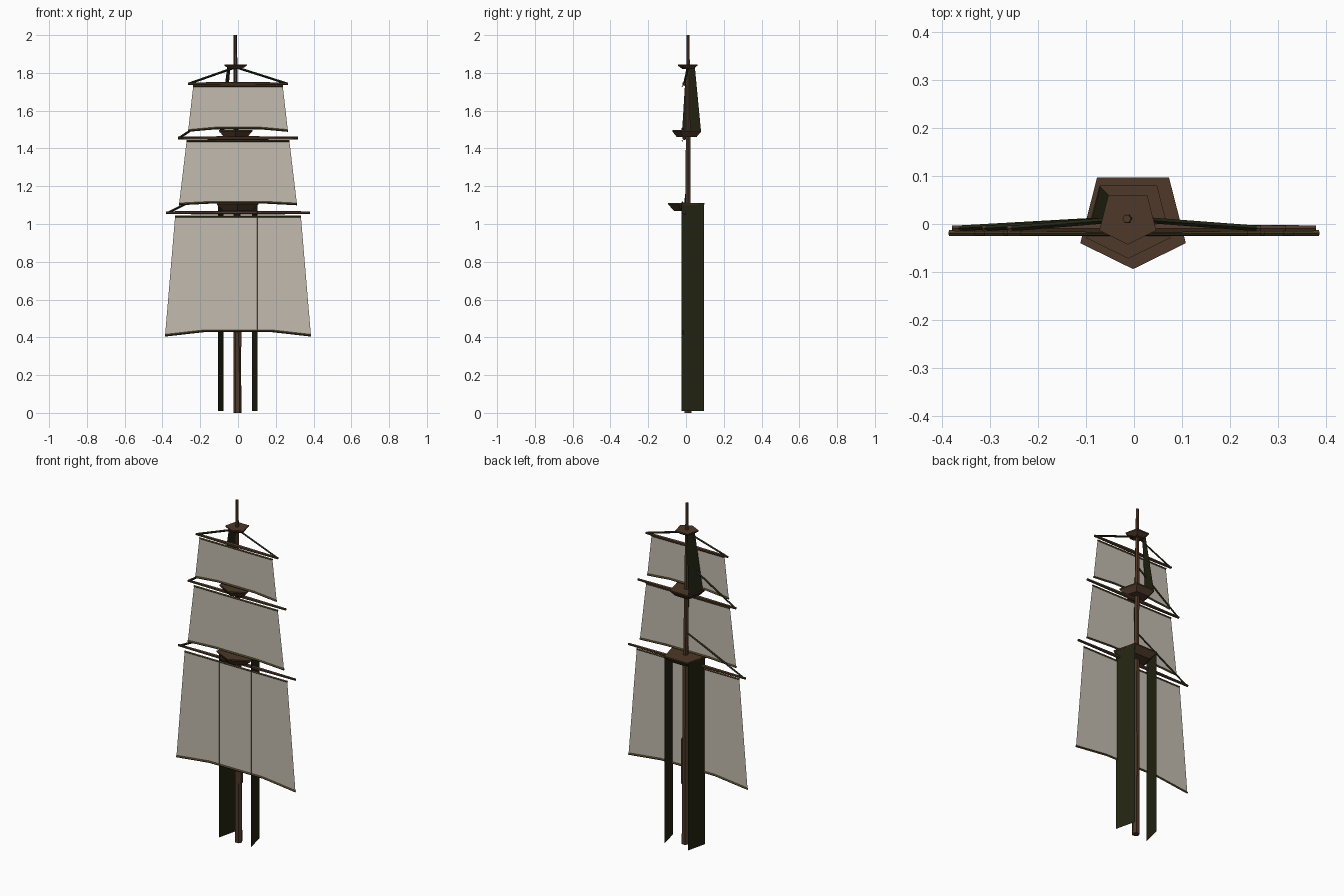
import bpy, bmesh
from mathutils import Vector

cube = bpy.data.objects.get("Cube")
if cube:
    bpy.data.objects.remove(cube, do_unlink=True)


def material(name, rgb):
    m = bpy.data.materials.new(name)
    m.use_nodes = True
    m.diffuse_color = (*rgb, 1)
    bsdf = m.node_tree.nodes["Principled BSDF"]
    bsdf.inputs["Base Color"].default_value = (*rgb, 1)
    bsdf.inputs["Roughness"].default_value = 0.9
    return m


WOOD = material("dark_wood", (0.075, 0.04, 0.022))
ROPE = material("tarred_rope", (0.017, 0.018, 0.006))
HEM = material("sail_hem", (0.085, 0.06, 0.02))
CANVAS = material("canvas", (0.54, 0.50, 0.43))


def mesh_object(name, bm, mat):
    mesh = bpy.data.meshes.new(name)
    bm.to_mesh(mesh)
    bm.free()
    mesh.materials.append(mat)
    obj = bpy.data.objects.new(name, mesh)
    bpy.context.collection.objects.link(obj)
    return obj


def loft(name, rings, mat):
    """Closed solid through a list of equal-length point rings."""
    bm = bmesh.new()
    loops = [[bm.verts.new(p) for p in ring] for ring in rings]
    n = len(loops[0])
    for a, b in zip(loops, loops[1:]):
        for i in range(n):
            j = (i + 1) % n
            bm.faces.new((a[i], a[j], b[j], b[i]))
    bm.faces.new(loops[0][::-1])
    bm.faces.new(loops[-1])
    bmesh.ops.recalc_face_normals(bm, faces=bm.faces)
    return mesh_object(name, bm, mat)


def rod(name, start, end, r1, r2, mat, sides=6):
    """Tapered straight spar or rope between two points."""
    start, end = Vector(start), Vector(end)
    axis = end - start
    bm = bmesh.new()
    bmesh.ops.create_cone(bm, cap_ends=True, segments=sides, radius1=r1,
                          radius2=r2, depth=axis.length)
    obj = mesh_object(name, bm, mat)
    obj.location = (start + end) / 2
    obj.rotation_mode = "QUATERNION"
    obj.rotation_quaternion = axis.to_track_quat("Z", "Y")
    return obj


def panel(name, corners, mat):
    bm = bmesh.new()
    bm.faces.new([bm.verts.new(p) for p in corners])
    return mesh_object(name, bm, mat)


# Mast in three tapering lengths
MY = 0.011
rod("lower_mast", (-0.003, MY, 0), (-0.006, MY, 1.1), 0.021, 0.018, WOOD)
rod("middle_mast", (-0.006, MY, 1.09), (-0.011, MY, 1.48), 0.015, 0.014, WOOD)
rod("upper_mast", (-0.011, MY, 1.47), (-0.015, MY, 2.0), 0.014, 0.009, WOOD)
rod("mast_collar", (0.003, MY, 0.35), (0.003, MY, 0.61), 0.019, 0.019, WOOD)

# Five-sided fighting tops, flaring upward
PENTAGON = [(-0.075, 0.097), (-0.11, -0.04), (0, -0.094), (0.11, -0.04), (0.075, 0.097)]


def platform(name, cx, cy, scale, foot, z0, z1):
    def ring(s, z):
        return [(cx + x * s, cy + y * s, z) for x, y in PENTAGON]
    loft(name, [ring(scale * foot, z0), ring(scale, z1 - 0.007), ring(scale, z1)], WOOD)


platform("lower_top", -0.002, 0, 1.0, 0.68, 1.07, 1.11)
platform("middle_top", -0.012, 0.003, 0.8, 0.68, 1.46, 1.497)
platform("upper_top", -0.013, 0.008, 0.54, 0.52, 1.82, 1.845)

# Sails with hems and yards:
# name, yard half length, yard z, head half width, head z, foot half width, corner z, foot rise
SAILS = [
    ("lower", 0.38, 1.06, 0.333, 1.04, 0.386, 0.41, 0.024),
    ("middle", 0.317, 1.455, 0.272, 1.44, 0.312, 1.105, 0.009),
    ("upper", 0.265, 1.742, 0.237, 1.73, 0.264, 1.494, 0.013),
]
SY = -0.019
for name, yard, yz, head, hz, foot, fz, rise in SAILS:
    for side, s in (("right", -1), ("left", 1)):
        rod(f"{name}_yard_{side}", (0, -0.009, yz), (s * yard, -0.009, yz),
            0.011, 0.007, WOOD)
    cols = [(-1, 0), (-0.45, 1), (0.45, 1), (1, 0)]
    top = [Vector((c * head, SY, hz)) for c, _ in cols]
    low = [Vector((c * foot, SY, fz + rise * k)) for c, k in cols]
    bm = bmesh.new()
    tv, lv = [bm.verts.new(p) for p in top], [bm.verts.new(p) for p in low]
    for i in range(3):
        bm.faces.new((lv[i], lv[i + 1], tv[i + 1], tv[i]))
    mesh_object(f"{name}_sail", bm, CANVAS)
    rod(f"{name}_head_hem", top[0], top[-1], 0.005, 0.005, HEM, 4)
    for i in range(3):
        rod(f"{name}_foot_hem_{i}", low[i], low[i + 1], 0.006, 0.006, HEM, 4)

# Shrouds: two full-height lower walls, one narrow upper wall
for side, s in (("right", -1), ("left", 1)):
    front, back = (s * 0.105 - 0.002, -0.025), (s * 0.076 - 0.002, 0.095)
    panel(f"lower_shroud_{side}",
          [(*front, 0.01), (*back, 0.01), (*back, 1.108), (*front, 1.108)], ROPE)
panel("upper_shroud", [(-0.097, -0.021, 1.485), (-0.072, 0.08, 1.485),
                       (-0.04, 0.047, 1.83), (-0.058, 0, 1.83)], ROPE)

# Lifts running from the yard ends up to the mast
LIFTS = [(-0.255, 1.745, 1.83), (0.255, 1.745, 1.83),
         (-0.31, 1.457, 1.65), (-0.365, 1.062, 1.24)]
for i, (x, z0, z1) in enumerate(LIFTS):
    rod(f"yard_lift_{i + 1}", (x, -0.009, z0), (-0.012, MY, z1), 0.006, 0.006, ROPE, 4)
